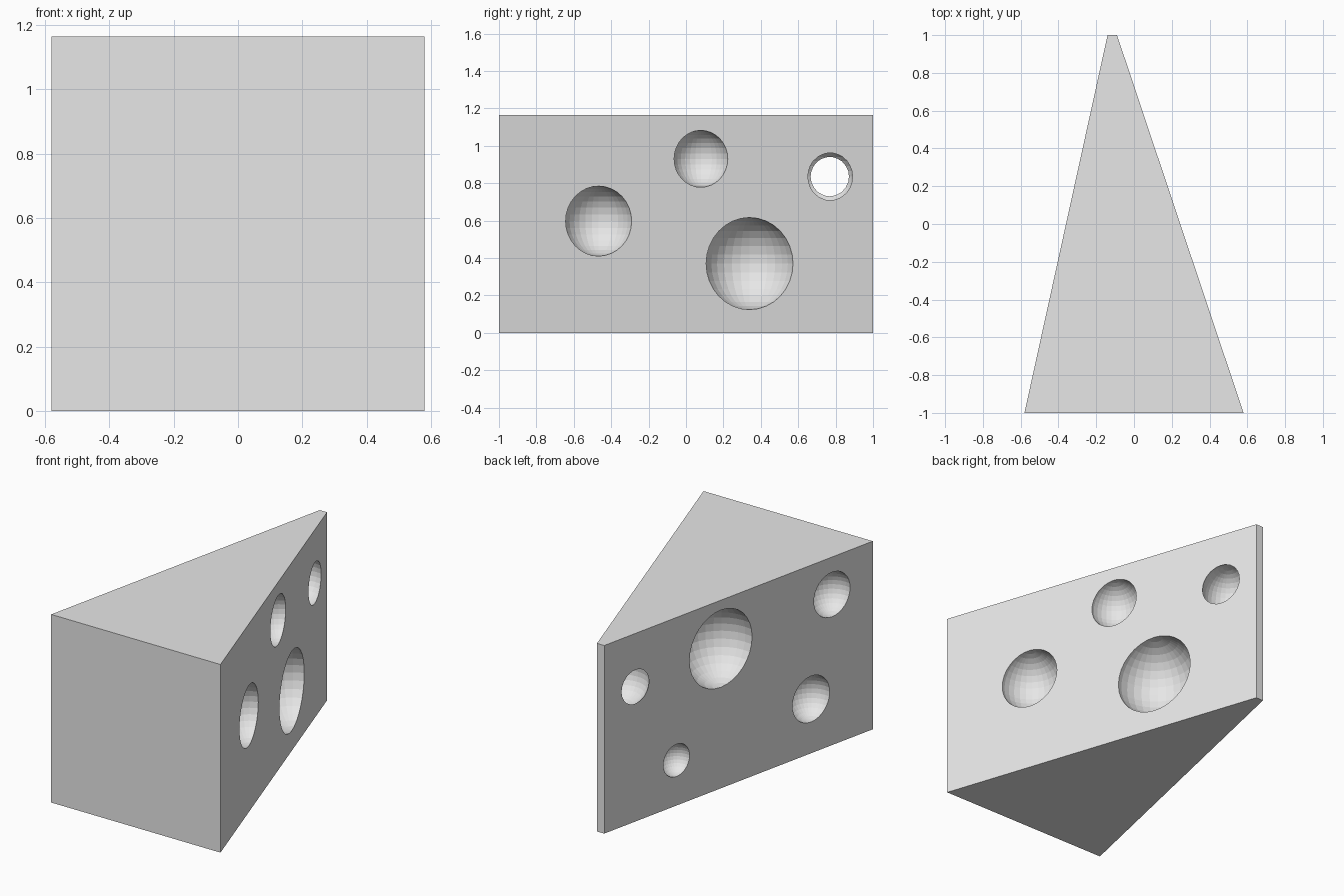
import bpy, math
from mathutils import Vector

if "Cube" in bpy.data.objects:
    bpy.data.objects.remove(bpy.data.objects["Cube"])

H = 1.165
FOOT = [(-0.58, -1), (0.58, -1), (-0.09, 1), (-0.14, 1)]

mat = bpy.data.materials.new("plain grey")
mat.diffuse_color = (0.8, 0.8, 0.8, 1)
mat.use_nodes = True
mat.node_tree.nodes["Principled BSDF"].inputs["Base Color"].default_value = mat.diffuse_color

# wedge body
n = len(FOOT)
mesh = bpy.data.meshes.new("cheese_wedge")
mesh.from_pydata([(x, y, z) for z in (0, H) for x, y in FOOT], [],
                 [list(range(n))[::-1], list(range(n, 2 * n))] +
                 [[i, (i + 1) % n, n + (i + 1) % n, n + i] for i in range(n)])
mesh.materials.append(mat)
wedge = bpy.data.objects.new("cheese_wedge", mesh)
bpy.context.collection.objects.link(wedge)


def right_x(y):
    return -0.09 + 0.335 * (1 - y)


def left_x(y):
    return -0.14 - 0.22 * (1 - y)


# holes: centre and radius; the first one breaks through both sides
holes = [(-0.088, 0.746, 0.835, 0.149)]
holes += [(right_x(y), y, z, r) for y, z, r in
          [(-0.467, 0.597, 0.187), (0.08, 0.93, 0.152), (0.34, 0.37, 0.246)]]
holes += [(left_x(y), y, z, r) for y, z, r in
          [(0.132, 0.865, 0.239), (-0.696, 0.933, 0.138),
           (-0.54, 0.336, 0.142), (0.462, 0.28, 0.10)]]

cutters = []
for x, y, z, r in holes:
    bpy.ops.mesh.primitive_uv_sphere_add(segments=32, ring_count=16, radius=r, location=(x, y, z))
    c = bpy.context.object
    c.name = "hole_cutter"
    c.hide_render = True
    c.data.materials.append(mat)
    m = wedge.modifiers.new("hole", 'BOOLEAN')
    m.operation = 'DIFFERENCE'
    m.solver = 'EXACT'
    m.object = c
    cutters.append(c)

# bake the holes and remove the cutters
bpy.context.view_layer.update()
dg = bpy.context.evaluated_depsgraph_get()
baked = bpy.data.meshes.new_from_object(wedge.evaluated_get(dg))
wedge.modifiers.clear()
wedge.data = baked
for c in cutters:
    bpy.data.objects.remove(c)
